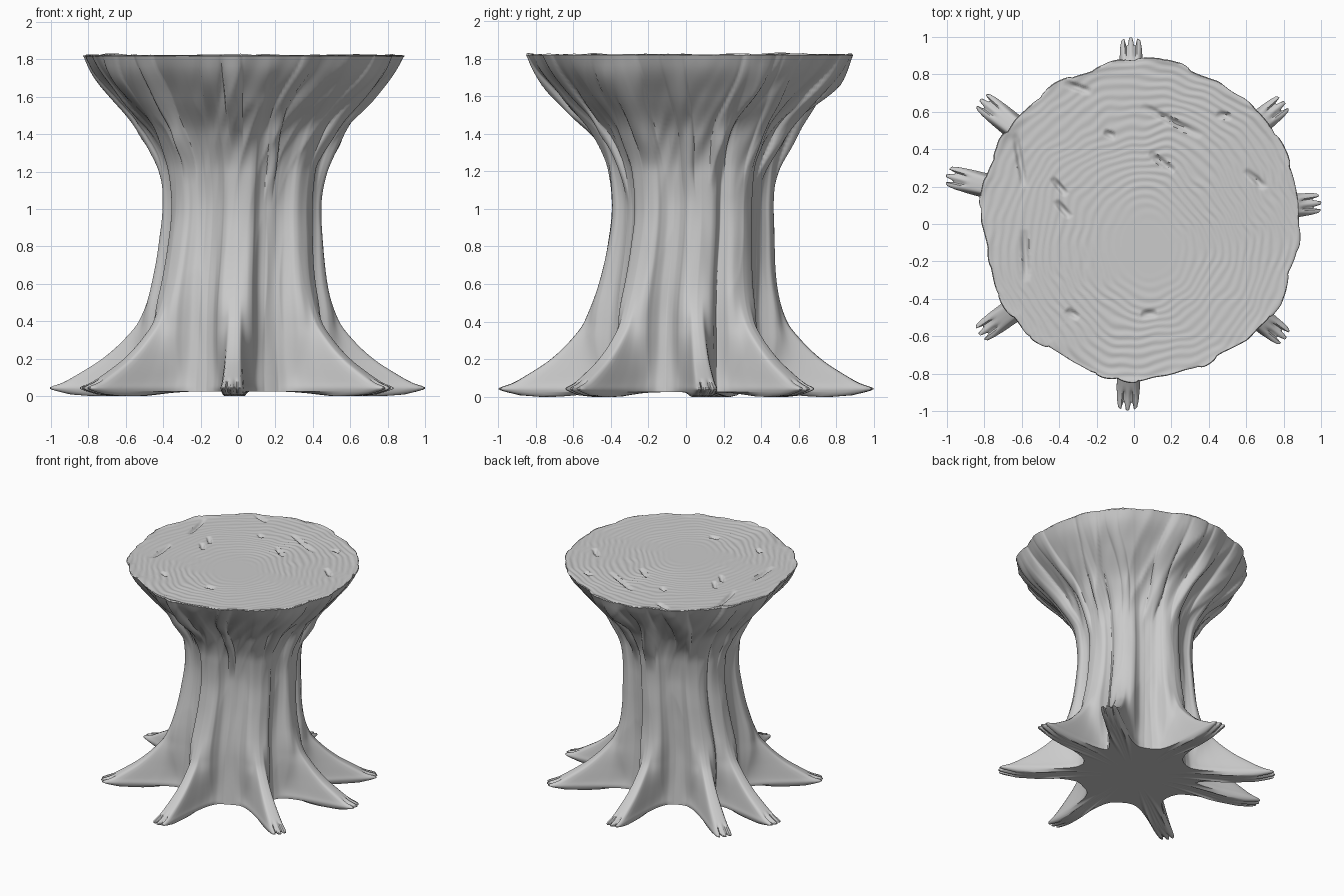
import bpy, bmesh, random
from math import sin, cos, pi, radians, sqrt, exp, hypot, atan2
from mathutils import Vector, noise

if "Cube" in bpy.data.objects:
    bpy.data.objects.remove(bpy.data.objects["Cube"])

random.seed(4)
COLS, ROWS = 720, 92
TOP = 1.82

# (angle in degrees, tip length) of each root
ROOTS = [(6.5, 1.01), (39, 1.04), (91, 1.0), (141, 1.06), (165.5, 1.04),
         (215.5, 1.02), (268, 1.0), (323, 1.02)]

# Trunk profiles: radius by height, in the hollows and along the root ridges
HOLLOW = [(0, .42), (.2, .405), (.4, .395), (.6, .385), (.8, .375), (1, .37), (1.2, .395),
          (1.4, .49), (1.6, .67), (1.75, .81), (1.83, .86)]
RIDGE = [(0, .88), (.02, .94), (.042, 1.0), (.07, .93), (.12, .84), (.2, .72), (.3, .615),
         (.4, .54), (.6, .475), (.8, .445), (1, .43), (1.2, .445),
         (1.4, .535), (1.6, .705), (1.75, .83), (1.83, .87)]
# Root cross-sections by angle: at the ground and on the trunk
LOW = [(0, 1), (.03, .995), (.052, .97), (.064, .88), (.08, .66), (.105, .43),
       (.15, .22), (.2, .11), (.28, .03), (.38, 0)]
HIGH = [(0, 1), (.13, .92), (.19, .76), (.23, .45), (.3, .13), (.4, 0)]
CX = [(0, 0), (.4, .0), (1, .02), (1.82, .035)]
CY = [(0, 0), (.4, .0), (1, .035), (1.82, .02)]

# Bark strands fanning up to the rim: angle, lean, half width, height, start
STRANDS = [(radians(i * 360 / 17 + random.uniform(-8, 8)), random.uniform(-.15, .4),
            random.uniform(.05, .12), random.uniform(.015, .055),
            random.uniform(1.0, 1.5)) for i in range(17)]


def curve(table, x):
    """Smooth interpolation through a table of (position, value)."""
    if x <= table[0][0]:
        return table[0][1]
    if x >= table[-1][0]:
        return table[-1][1]
    i = next(k for k in range(len(table) - 1) if x <= table[k + 1][0])
    (a, va), (b, vb) = table[i], table[i + 1]
    h = b - a
    step = (vb - va) / h

    def slope(k):
        if k == 0 or k == len(table) - 1:
            return step
        p, q, r = table[k - 1:k + 2]
        s0, s1 = (q[1] - p[1]) / (q[0] - p[0]), (r[1] - q[1]) / (r[0] - q[0])
        return 2 * s0 * s1 / (s0 + s1) if s0 * s1 > 0 else 0
    t = (x - a) / h
    m0, m1 = slope(i) * h, slope(i + 1) * h
    return (va + m0 * t + (3 * (vb - va) - 2 * m0 - m1) * t * t
            + (2 * (va - vb) + m0 + m1) * t ** 3)


def smooth(a, b, x):
    t = min(1, max(0, (x - a) / (b - a)))
    return t * t * (3 - 2 * t)


def wrap(a):
    return (a + pi) % (2 * pi) - pi


def ring_radii(angles, z):
    """Outline of the trunk at one height."""
    hollow, ridge = curve(HOLLOW, z), curve(RIDGE, z)
    blend = smooth(.08, .55, z)
    tip_fade, toe_fade = 1 - smooth(.1, .5, z), 1 - smooth(.05, .1, z)
    amp = (.006 + .02 * smooth(1.1, 1.5, z) * (1 - .6 * smooth(1.6, 1.8, z))) * smooth(.1, .5, z)
    rim = 1 - .6 * smooth(1.6, 1.82, z)
    live = [(a + lean * (z - 1.4) + .09 * noise.noise(Vector((a * 5, 3, z * 2.6))), w,
             h * rim * smooth(s, s + .25, z)) for a, lean, w, h, s in STRANDS if z > s]
    out = []
    for th in angles:
        r = hollow
        for deg, length in ROOTS:
            d = abs(wrap(th - radians(deg)))
            if d > .4:
                continue
            f = curve(LOW, d) * (1 - blend) + curve(HIGH, d) * blend
            tip = ridge * (1 + (length - 1) * tip_fade)
            # split toes at the root tip
            tip -= .06 * exp(-((d - .022) / .007) ** 2) * toe_fade
            r = max(r, hollow + (tip - hollow) * f)
        # raised strands
        up = 0
        for a, w, h in live:
            t = wrap(th - a) / w
            if abs(t) < 1:
                up = max(up, h * sqrt(1 - t * t))
        # grain running up the trunk, stronger under the rim
        tw = th - .5 * smooth(1.0, 1.95, z)
        p = Vector((cos(tw) * 3.5, sin(tw) * 3.5, z * 1.5))
        grain = .5 - abs(noise.noise(p)) * 2 + .5 * noise.noise(p * 2.3)
        out.append(r + up - .012 * smooth(1.2, 1.5, z) + amp * grain)
    return out


def point(th, r, z):
    return (curve(CX, z) + r * cos(th), curve(CY, z) + r * sin(th), z)


def make_rings(name, rings, center, flip):
    """Skin a list of closed rings and close the last one to a centre point."""
    bm = bmesh.new()
    loops = [[bm.verts.new(p) for p in ring] for ring in rings]
    n = len(loops[0])
    for a, b in zip(loops, loops[1:]):
        for i in range(n):
            j = (i + 1) % n
            bm.faces.new((a[i], a[j], b[j], b[i]))
    c = bm.verts.new(center)
    for i in range(n):
        bm.faces.new((loops[-1][i], loops[-1][(i + 1) % n], c))
    if flip:
        bmesh.ops.reverse_faces(bm, faces=bm.faces)
    me = bpy.data.meshes.new(name)
    bm.to_mesh(me)
    bm.free()
    ob = bpy.data.objects.new(name, me)
    bpy.context.collection.objects.link(ob)
    bpy.ops.object.select_all(action='DESELECT')
    ob.select_set(True)
    bpy.context.view_layer.objects.active = ob
    bpy.ops.object.shade_smooth_by_angle(angle=radians(50))


def circle(count):
    return [2 * pi * i / count for i in range(count)]


# Trunk with roots, from the rim down, then the underside
angles = circle(COLS)
heights = [.024 + (TOP - .024) * (k / ROWS) ** 1.4 for k in range(ROWS + 1)]
rings = [[point(t, r, z) for t, r in zip(angles, ring_radii(angles, z))]
         for z in reversed(heights)]
foot = ring_radii(angles, heights[0])
for s, drop in ((.93, .016), (.82, .024), (.68, .012), (.5, 0), (.25, 0)):
    rings.append([point(t, r * s, .024 - drop * smooth(.55, .85, r)) for t, r in zip(angles, foot)])
make_rings("trunk_and_roots", rings, (0, 0, .024), True)

# Cracks in the cut face: x, y, length, angle
CRACKS = [(.2, .55, .36, -28), (.15, .33, .17, -35), (.65, .24, .15, -42), (-.3, .73, .16, -20),
          (-.61, .34, .3, -80), (-.4, .2, .12, -50), (-.38, .08, .12, -50), (-.58, -.17, .28, -88),
          (-.33, -.48, .08, -35), (.08, -.48, .09, 5), (.48, .58, .08, -10), (-.13, .48, .07, -20)]


def cut_height(x, y, edge):
    d = hypot(x - .06, (y + .12) * .95)
    ang = atan2(y + .12, x - .06)
    wob = noise.noise(Vector((x * 3, y * 3, 2))) * .06 + noise.noise(Vector((x * 8, y * 8, 5))) * .02
    z = TOP + .003 * sin((d + wob) * 2 * pi / .045) * smooth(.1, .35, d) * (.7 + .3 * sin(2 * ang))
    z += .012 * smooth(.93, 1, edge) * (.3 + noise.noise(Vector((x * 5, y * 5, 0))))
    for cx, cy, ln, a in CRACKS:
        a = radians(a)
        u = ((x - cx) * cos(a) + (y - cy) * sin(a)) / (ln / 2)
        v = (-(x - cx) * sin(a) + (y - cy) * cos(a)) / .02
        if abs(u) < 1 and abs(v) < 1:
            z -= .022 * (1 - u * u) * (1 - v * v)
    return z


# Cut top with growth rings
N, M = 480, 90
cut_angles = circle(N)
rim = ring_radii(cut_angles, TOP)
rings = [[point(t, r, TOP - .004) for t, r in zip(cut_angles, rim)]]
for k in range(M, 0, -1):
    ring = []
    for t, r in zip(cut_angles, rim):
        x, y, _ = point(t, r * k / M * .995, TOP)
        ring.append((x, y, cut_height(x, y, k / M)))
    rings.append(ring)
make_rings("cut_top", rings, (curve(CX, TOP), curve(CY, TOP), TOP), False)
